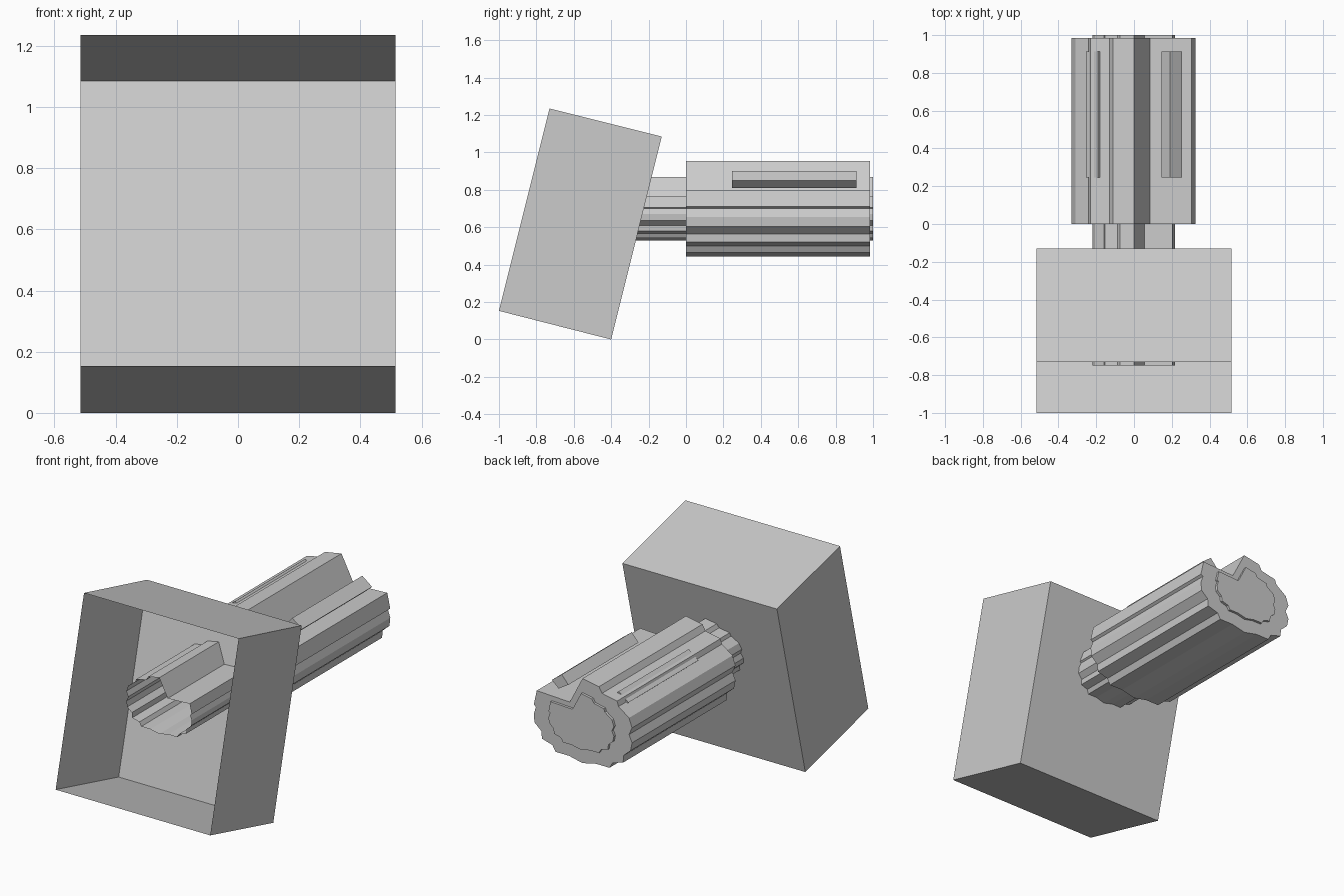
import bpy, bmesh

if "Cube" in bpy.data.objects:
    bpy.data.objects.remove(bpy.data.objects["Cube"])

grey = bpy.data.materials.new("plain_grey")
grey.diffuse_color = (0.6, 0.6, 0.6, 1)
grey.use_nodes = True
grey.node_tree.nodes["Principled BSDF"].inputs["Base Color"].default_value = grey.diffuse_color

AXIS_Z = 0.70   # height of the shaft axis


def finish(name, bm):
    bmesh.ops.recalc_face_normals(bm, faces=bm.faces)
    mesh = bpy.data.meshes.new(name)
    bm.to_mesh(mesh)
    bm.free()
    mesh.materials.append(grey)
    obj = bpy.data.objects.new(name, mesh)
    bpy.context.collection.objects.link(obj)
    return obj


def extrude_y(name, profile, y0, y1, cap_front=True, cap_back=True):
    """Extrude an (x, z) outline along y."""
    bm = bmesh.new()
    a = [bm.verts.new((x, y0, z)) for x, z in profile]
    b = [bm.verts.new((x, y1, z)) for x, z in profile]
    n = len(profile)
    for i in range(n):
        j = (i + 1) % n
        bm.faces.new((a[i], a[j], b[j], b[i]))
    if cap_front:
        bm.faces.new(a)
    if cap_back:
        bm.faces.new(b[::-1])
    return finish(name, bm)


# Tilted housing: thin shell, open at the front
side = [(-1.0, 0.153), (-0.73, 1.235), (-0.13, 1.085), (-0.40, 0.0)]
bm = bmesh.new()
left = [bm.verts.new((-0.515, y, z)) for y, z in side]
right = [bm.verts.new((0.515, y, z)) for y, z in side]
bm.faces.new(left)
bm.faces.new(right[::-1])
for i in (1, 2, 3):   # top, back, bottom
    j = (i + 1) % 4
    bm.faces.new((left[i], left[j], right[j], right[i]))
finish("housing", bm)

# Notched, ridged outline shared by sleeve and shaft
outline = [
    (0, .955), (.085, .79), (.305, .80), (.325, .71), (.31, .70),
    (.325, .655), (.32, .605), (.275, .565), (.27, .52), (.20, .50),
    (.18, .465), (.09, .465), (0, .445),
    (-.09, .465), (-.18, .465), (-.20, .50), (-.27, .52), (-.275, .565),
    (-.32, .605), (-.33, .655), (-.31, .70), (-.33, .745), (-.31, .80),
    (-.24, .85), (-.23, .88), (-.13, .90), (-.11, .935),
]
extrude_y("sleeve", outline, 0.0, 0.985)

# Inner shaft: same outline at two-thirds size
small = [(x * 0.665, AXIS_Z + (z - AXIS_Z) * 0.665) for x, z in outline]
extrude_y("shaft", small, -0.75, 1.0, cap_front=False)

# Four rails along the sleeve, mirrored about both axes
rail = [(.145, .85), (.19, .90), (.255, .85), (.21, .81)]
for sx, s_name in ((1, "right"), (-1, "left")):
    for sz, z_name in ((1, "upper"), (-1, "lower")):
        pts = [(sx * x, AXIS_Z + sz * (z - AXIS_Z)) for x, z in rail]
        extrude_y(f"{z_name}_{s_name}_rail", pts, 0.245, 0.912)
